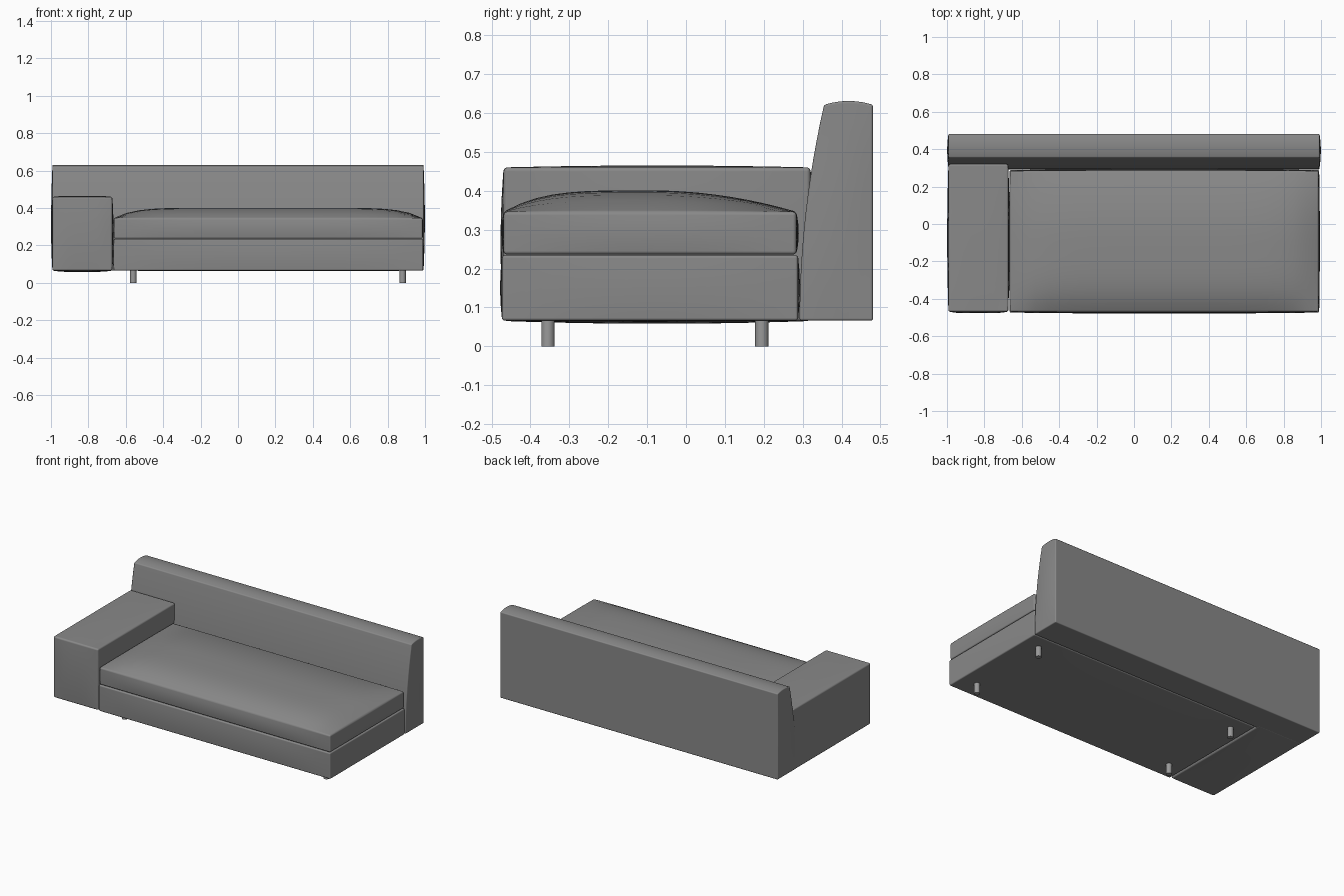
import bpy, bmesh
from mathutils import Vector

if "Cube" in bpy.data.objects:
    bpy.data.objects.remove(bpy.data.objects["Cube"])


def material(name, value):
    m = bpy.data.materials.new(name)
    m.diffuse_color = (value, value, value, 1)
    m.use_nodes = True
    m.node_tree.nodes["Principled BSDF"].inputs["Base Color"].default_value = m.diffuse_color
    return m


fabric = material("grey upholstery", 0.25)
metal = material("leg grey", 0.32)


def padded_box(name, lo, hi, cells, bulge, bevel, shape=None):
    """Gridded box with slightly swollen faces and soft edges.
    bulge: (x, y, top, bottom) swelling; shape(u, v, w, co) adjusts points."""
    lo, hi = Vector(lo), Vector(hi)
    centre, half = (lo + hi) / 2, (hi - lo) / 2
    bm = bmesh.new()
    bmesh.ops.create_cube(bm, size=2)
    for axis, n in enumerate(cells):
        normal = Vector((0, 0, 0))
        normal[axis] = 1
        for i in range(1, n):
            bmesh.ops.bisect_plane(bm, geom=bm.verts[:] + bm.edges[:] + bm.faces[:],
                                   plane_co=normal * (2 * i / n - 1), plane_no=normal)
    for vert in bm.verts:
        u, v, w = vert.co
        fu, fv, fw = 1 - u * u, 1 - v * v, 1 - w * w
        co = Vector([centre[i] + half[i] * vert.co[i] for i in range(3)])
        if abs(u) > 0.999:
            co.x += bulge[0] * u * fv * fw
        if abs(v) > 0.999:
            co.y += bulge[1] * v * (1 - u ** 4) * fw
        if w > 0.999:
            co.z += bulge[2] * (1 - u ** 4) * fv
        if w < -0.999:
            co.z -= bulge[3] * (1 - u ** 4) * fv
        if shape:
            shape(u, v, w, co)
        vert.co = co
    me = bpy.data.meshes.new(name)
    bm.to_mesh(me)
    bm.free()
    me.materials.append(fabric)
    me.shade_smooth()
    ob = bpy.data.objects.new(name, me)
    bpy.context.collection.objects.link(ob)
    mod = ob.modifiers.new("soft edges", 'BEVEL')
    mod.width, mod.segments = bevel, 3
    mod.limit_method, mod.angle_limit = 'ANGLE', 0.75
    mod.harden_normals = True
    return ob


def lean(u, v, w, co):
    # Backrest front slopes back toward the top; crown arches over the depth
    t = (w + 1) / 2
    front = 0.292 + 0.063 * t * t
    co.y = front + (0.481 - front) * (v + 1) / 2
    if w > 0.999:
        co.z += 0.01 * (1 - v * v)


def crown(u, v, w, co):
    # Cushion top swells quickly at the front and falls gently to the back
    if w > 0.999:
        co.z += 0.055 * (1 - u ** 8) * (1 - abs(v) ** (4 if v < 0 else 2))


# Upholstered parts
padded_box("backrest", (-0.992, 0.292, 0.066), (0.992, 0.481, 0.621),
           (12, 6, 12), (0.007, 0, 0, 0), 0.006, lean)
padded_box("armrest", (-0.992, -0.469, 0.065), (-0.672, 0.32, 0.46),
           (8, 12, 10), (0.007, 0.008, 0.005, 0.007), 0.01)
padded_box("seat_base", (-0.665, -0.473, 0.066), (0.99, 0.288, 0.234),
           (16, 12, 5), (0.004, 0.005, 0, 0.003), 0.007)
padded_box("seat_cushion", (-0.664, -0.469, 0.236), (0.987, 0.284, 0.346),
           (24, 18, 4), (0.005, 0.006, 0, 0), 0.009, crown)

# Four short round legs
for x, side in ((-0.56, "left"), (0.88, "right")):
    for y, end in ((-0.355, "front"), (0.195, "back")):
        bpy.ops.mesh.primitive_cylinder_add(vertices=24, radius=0.017, depth=0.08,
                                            location=(x, y, 0.04))
        leg = bpy.context.object
        leg.name = f"{end}_{side}_leg"
        leg.data.materials.append(metal)
        bpy.ops.object.shade_smooth_by_angle()
